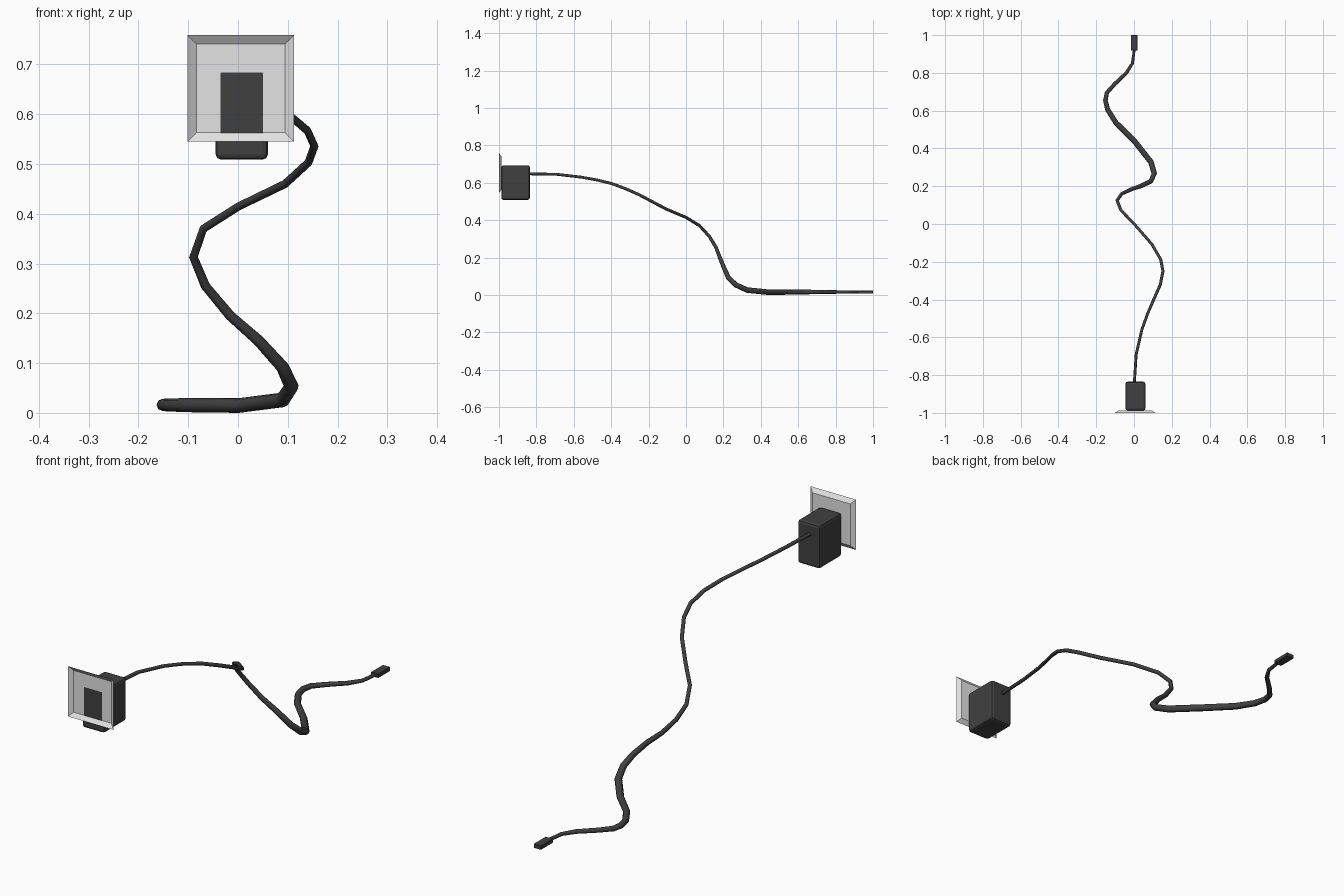
import bpy, bmesh

if "Cube" in bpy.data.objects:
    bpy.data.objects.remove(bpy.data.objects["Cube"])


def material(name, v):
    m = bpy.data.materials.new(name)
    m.diffuse_color = (v, v, v, 1)
    m.use_nodes = True
    m.node_tree.nodes["Principled BSDF"].inputs["Base Color"].default_value = m.diffuse_color
    return m


dark = material("dark plastic", 0.051)
pale = material("pale plastic", 0.77)


def finish(bm, name, mat):
    me = bpy.data.meshes.new(name)
    bmesh.ops.recalc_face_normals(bm, faces=bm.faces)
    bm.to_mesh(me)
    bm.free()
    me.materials.append(mat)
    ob = bpy.data.objects.new(name, me)
    bpy.context.collection.objects.link(ob)
    return ob


def rounded_box(name, lo, hi, bevel, segments, mat):
    bm = bmesh.new()
    bmesh.ops.create_cube(bm, size=1)
    for v in bm.verts:
        v.co = [lo[i] + (v.co[i] + 0.5) * (hi[i] - lo[i]) for i in range(3)]
    bmesh.ops.bevel(bm, geom=bm.edges[:], offset=bevel, segments=segments,
                    profile=0.5, affect='EDGES')
    return finish(bm, name, mat)


# Wall plate: hollow shell, open towards the wall
bm = bmesh.new()
rings = []
for y, h in ((-1.0, 0.107), (-0.987, 0.089)):
    rings.append([bm.verts.new((0.0055 + sx * h, y, 0.652 + sz * h))
                  for sx, sz in ((-1, -1), (1, -1), (1, 1), (-1, 1))])
outer, inner = rings
for i in range(4):
    j = (i + 1) % 4
    bm.faces.new((outer[i], outer[j], inner[j], inner[i]))
bm.faces.new(inner)
plate = finish(bm, "wall_plate", pale)
# the outside of the shell faces the room
if max(plate.data.polygons, key=lambda p: p.area).normal.y < 0:
    plate.data.flip_normals()

# Power adapter, its flat back just breaking through the plate
rounded_box("power_adapter", (-0.045, -0.9874, 0.509), (0.060, -0.835, 0.693),
            0.0105, 2, dark)

# Connector at the free end
rounded_box("connector", (-0.017, 0.918, 0.007), (0.019, 1.0, 0.0245),
            0.002, 1, dark)

# Cable: x, y, z, radius
path = [
    (0, -.845, .648, .0075), (.01, -.69, .645, .0075), (.04, -.56, .63, .0075),
    (.07, -.476, .615, .0076), (.105, -.395, .595, .0078), (.138, -.32, .567, .008),
    (.152, -.25, .536, .0082), (.14, -.188, .503, .0082), (.093, -.107, .46, .0082),
    (0, 0, .415, .008), (-.071, .073, .37, .0082), (-.091, .125, .313, .0088),
    (-.067, .16, .255, .0095), (-.017, .183, .195, .0105), (.04, .203, .145, .0118),
    (.088, .227, .092, .0132), (.106, .268, .053, .0145), (.088, .328, .026, .015),
    (0, .44, .0148, .0148), (-.096, .535, .0155, .0142), (-.141, .605, .016, .0132),
    (-.153, .655, .016, .0122), (-.145, .695, .016, .0115), (-.105, .74, .016, .0105),
    (-.042, .80, .016, .0095), (-.01, .85, .016, .008), (0.001, .93, .016, .007),
]
curve = bpy.data.curves.new("cable", 'CURVE')
curve.dimensions = '3D'
curve.bevel_depth = 1.0
curve.bevel_resolution = 2
curve.use_fill_caps = True
spline = curve.splines.new('POLY')
spline.points.add(len(path) - 1)
for p, (x, y, z, r) in zip(spline.points, path):
    p.co = (x + 0.0015, y, z, 1)
    p.radius = r
spline.use_smooth = True
curve.materials.append(dark)
cable = bpy.data.objects.new("cable", curve)
bpy.context.collection.objects.link(cable)
bpy.context.view_layer.objects.active = cable
cable.select_set(True)
bpy.ops.object.convert(target='MESH')
